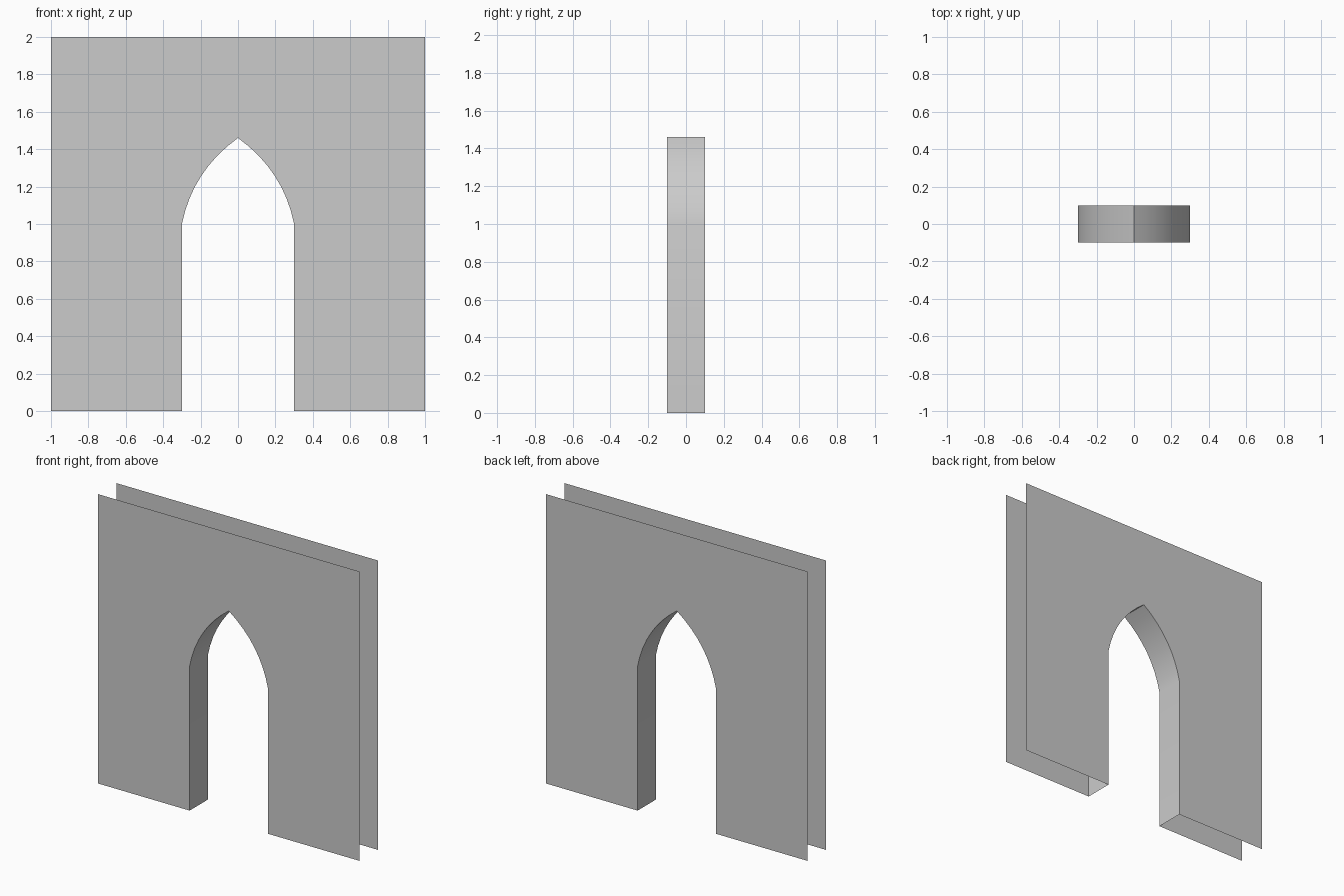
import bpy
import math

if "Cube" in bpy.data.objects:
    bpy.data.objects.remove(bpy.data.objects["Cube"])

HALF_W, HEIGHT, HALF_D = 1.0, 2.0, 0.1
SPRING, CONTROL, APEX = (0.3, 1.0), (0.243, 1.285), (0.0, 1.46)
SEGMENTS = 8


def curve_point(t):
    return tuple((1 - t) ** 2 * a + 2 * t * (1 - t) * b + t * t * c
                 for a, b, c in zip(SPRING, CONTROL, APEX))


def make_object(name, verts, faces):
    mesh = bpy.data.meshes.new(name)
    mesh.from_pydata(verts, [], faces)
    mesh.update()
    obj = bpy.data.objects.new(name, mesh)
    bpy.context.collection.objects.link(obj)
    return obj


# Pointed opening outline, from right foot over the apex to left foot
right = [(SPRING[0], 0.0)] + [curve_point(i / SEGMENTS) for i in range(SEGMENTS + 1)]
opening = right + [(-x, z) for x, z in reversed(right[:-1])]

# Thin front and back wall sheets, open at the outer edges
outline = opening + [(-HALF_W, 0), (-HALF_W, HEIGHT), (HALF_W, HEIGHT), (HALF_W, 0)]
for name, y in (("front_wall", -HALF_D), ("back_wall", HALF_D)):
    loop = list(range(len(outline)))
    if y > 0:
        loop.reverse()
    wall = make_object(name, [(x, y, z) for x, z in outline], [loop])
    # Outward facing normals
    if wall.data.polygons[0].normal.y * y < 0:
        wall.data.flip_normals()

# Reveal lining the opening between the two sheets
n = len(opening)
verts = [(x, y, z) for y in (-HALF_D, HALF_D) for x, z in opening]
faces = [(i, i + 1, n + i + 1, n + i) for i in range(n - 1)]
reveal = make_object("arch_reveal", verts, faces)
if reveal.data.polygons[0].normal.x > 0:
    reveal.data.flip_normals()
bpy.context.view_layer.objects.active = reveal
reveal.select_set(True)
bpy.ops.object.shade_smooth_by_angle(angle=math.radians(40))
